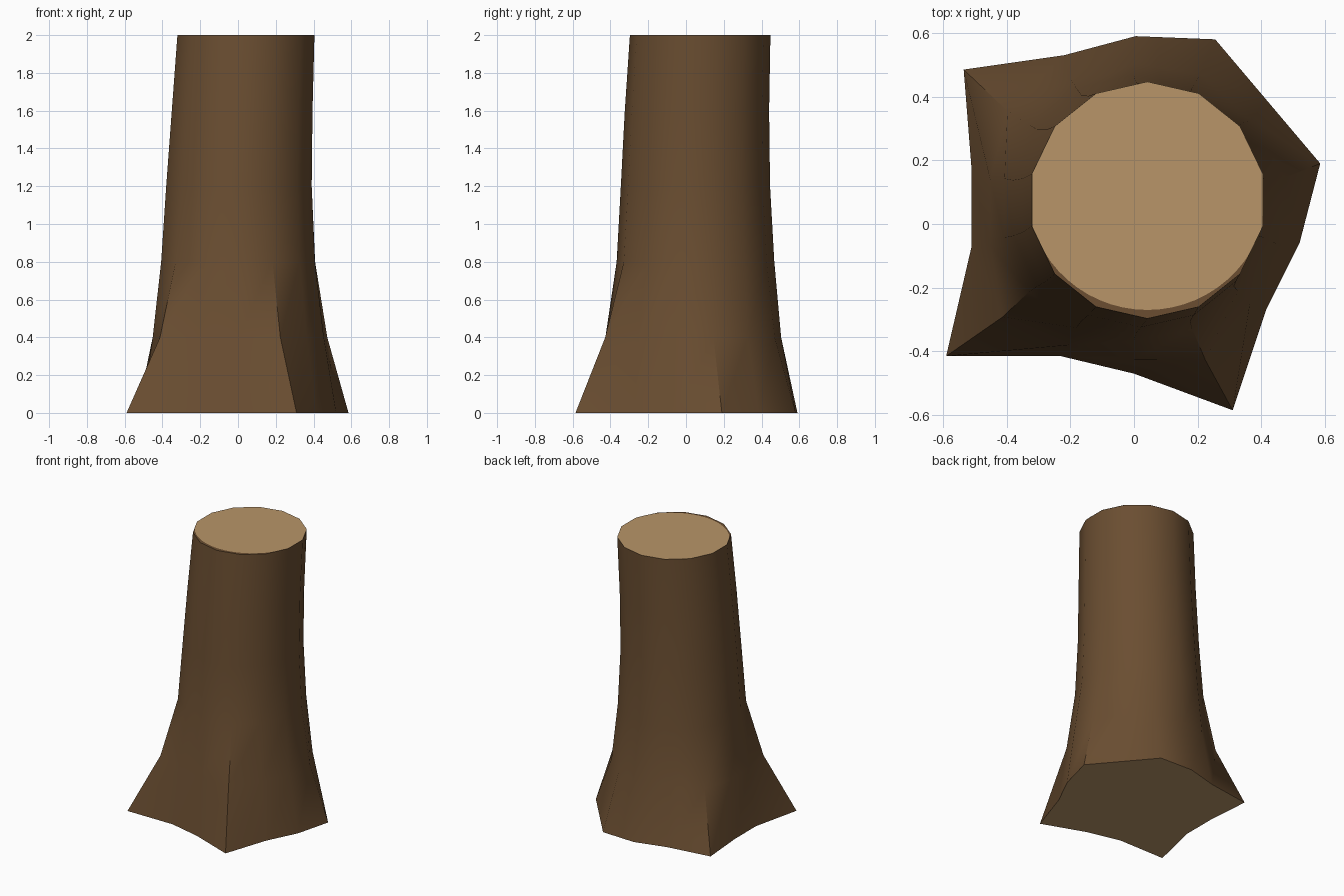
import bpy, bmesh, math

if "Cube" in bpy.data.objects:
    bpy.data.objects.remove(bpy.data.objects["Cube"])

N = 14


def material(name, rgb):
    m = bpy.data.materials.new(name)
    m.diffuse_color = (*rgb, 1)
    m.use_nodes = True
    m.node_tree.nodes["Principled BSDF"].inputs["Base Color"].default_value = m.diffuse_color
    return m


bark = material("brown bark", (0.145, 0.076, 0.031))
wood = material("tan cut wood", (0.48, 0.30, 0.14))


def make_object(name, bm, mats):
    bmesh.ops.recalc_face_normals(bm, faces=bm.faces)
    me = bpy.data.meshes.new(name)
    bm.to_mesh(me)
    bm.free()
    for m in mats:
        me.materials.append(m)
    ob = bpy.data.objects.new(name, me)
    bpy.context.collection.objects.link(ob)
    return ob


# Root outline on the ground, counter-clockwise from the back
roots = [(0.005, 0.59), (-0.22, 0.53), (-0.535, 0.485), (-0.51, 0.17),
         (-0.51, -0.07), (-0.59, -0.415), (-0.23, -0.415), (0.0, -0.47),
         (0.31, -0.585), (0.415, -0.27), (0.52, -0.06), (0.585, 0.19),
         (0.42, 0.385), (0.255, 0.58)]

# Trunk rings: height, centre x, centre y, radius, share of root flare
rings = [(0.0, 0, 0, 0.4, 1), (0.4, 0.0, 0.03, 0.44, 0.28),
         (0.8, 0.0, 0.05, 0.415, 0.02), (1.2, 0.005, 0.05, 0.395, 0),
         (1.6, 0.022, 0.058, 0.382, 0), (2.0, 0.042, 0.075, 0.372, 0)]

# Trunk: lofted rings, tan underside
bm = bmesh.new()
loops = []
for z, cx, cy, r, flare in rings:
    loop = []
    for k, (rx, ry) in enumerate(roots):
        a = math.pi / 2 + k * math.tau / N
        x, y = cx + r * math.cos(a), cy + r * math.sin(a)
        loop.append(bm.verts.new((x + (rx - x) * flare, y + (ry - y) * flare, z)))
    loops.append(loop)
for lo, hi in zip(loops, loops[1:]):
    for k in range(N):
        j = (k + 1) % N
        bm.faces.new((lo[k], lo[j], hi[j], hi[k]))
bm.faces.new(loops[-1])
bm.faces.new(loops[0][::-1]).material_index = 1
trunk = make_object("trunk", bm, [bark, wood])

# Cut wood face: the top polygon, rounded off along the front
bm = bmesh.new()
_, cx, cy, r, _ = rings[-1]
verts = []
for k in range(N * 4):
    a = math.pi / 2 + k * math.tau / (N * 4)
    off = (k % 4) * math.tau / (N * 4) - math.pi / N
    edge = r * math.cos(math.pi / N) / math.cos(off)
    d = 0.035                              # rounding circle sits further back
    s = math.sin(a)
    arc = d * s + math.sqrt(0.38 ** 2 - d * d * (1 - s * s))
    rad = min(edge, arc)
    verts.append(bm.verts.new((cx + rad * math.cos(a), cy + rad * s, 2.001)))
bm.faces.new(verts)
cut = make_object("cut_face", bm, [wood])

# Smooth bark, crisp rims
bpy.ops.object.select_all(action='DESELECT')
trunk.select_set(True)
bpy.context.view_layer.objects.active = trunk
bpy.ops.object.shade_smooth_by_angle(angle=math.radians(40))
